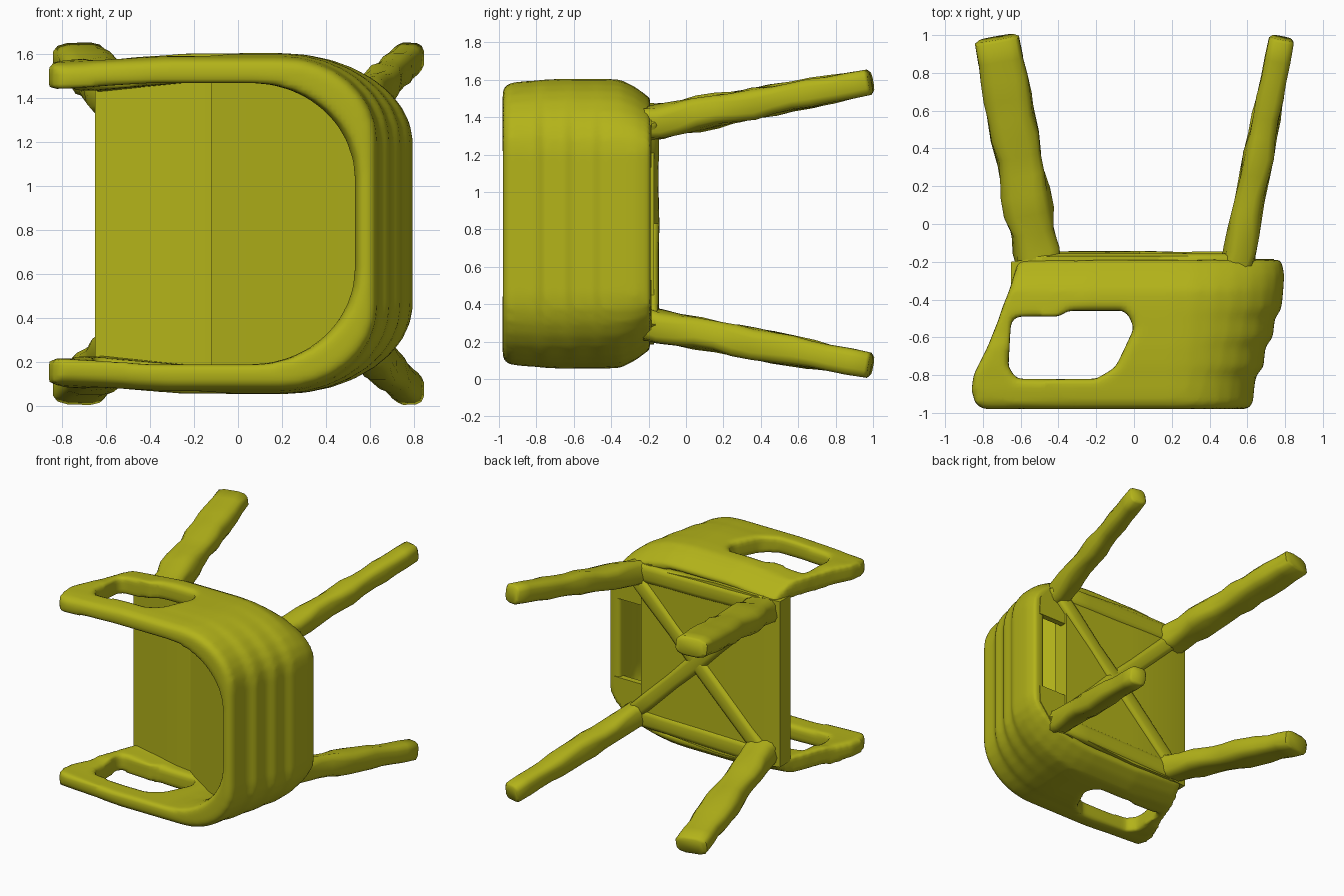
import bpy, bmesh, math, random
from mathutils import Vector

if "Cube" in bpy.data.objects:
    bpy.data.objects.remove(bpy.data.objects["Cube"])

random.seed(4)
CZ = 0.83  # mid-plane of the chair, which lies on its side

mat = bpy.data.materials.new("olive")
mat.diffuse_color = (0.45, 0.45, 0.01, 1)
mat.use_nodes = True
mat.node_tree.nodes["Principled BSDF"].inputs["Base Color"].default_value = mat.diffuse_color


def loft(name, rings, cap=True):
    """Join closed rings of equal length into a mesh."""
    bm = bmesh.new()
    vs = [[bm.verts.new(p) for p in r] for r in rings]
    n = len(vs[0])
    for a, b in zip(vs, vs[1:]):
        for i in range(n):
            j = (i + 1) % n
            bm.faces.new((a[i], a[j], b[j], b[i]))
    for r in (vs[0], vs[-1]):
        if cap:
            bm.faces.new(r)
        else:  # U-shaped ring: bridge outer half to inner half
            for i in range(n // 2 - 1):
                bm.faces.new((r[i], r[i + 1], r[n - 2 - i], r[n - 1 - i]))
    bmesh.ops.recalc_face_normals(bm, faces=bm.faces)
    me = bpy.data.meshes.new(name)
    bm.to_mesh(me)
    bm.free()
    ob = bpy.data.objects.new(name, me)
    bpy.context.collection.objects.link(ob)
    me.materials.append(mat)
    return ob


def smooth(ob, angle=40):
    bpy.ops.object.select_all(action='DESELECT')
    ob.select_set(True)
    bpy.context.view_layer.objects.active = ob
    bpy.ops.object.shade_smooth_by_angle(angle=math.radians(angle))


def soften(ob, voxel, steps):
    m = ob.modifiers.new("remesh", 'REMESH')
    m.mode, m.voxel_size, m.use_smooth_shade = 'VOXEL', voxel, True
    s = ob.modifiers.new("smooth", 'SMOOTH')
    s.factor, s.iterations = 0.5, steps


def half_u(x0, xc, xb, hz, hc, pinch, n=9):
    """Path of (x, z) from the arm front to the middle of the back."""
    pts = [(x0, hz - pinch), (x0 * 0.5 + xc * 0.5, hz)]
    for i in range(n):
        t = math.pi / 2 * (1 - i / (n - 1))
        pts.append((xc + (xb - xc) * math.cos(t), hc + (hz - hc) * math.sin(t)))
    return pts


def full_u(*args):
    h = half_u(*args)
    return h + [(x, -z) for x, z in reversed(h)]


# Tub shell: y level, arm front x, outer back x, outer half width, inner back x
levels = [
    (-0.98, -0.80, 0.60, 0.72, 0.56), (-0.95, -0.84, 0.63, 0.75, 0.54),
    (-0.88, -0.86, 0.635, 0.76, 0.53), (-0.80, -0.85, 0.645, 0.765, 0.54),
    (-0.76, -0.83, 0.685, 0.77, 0.56), (-0.65, -0.775, 0.695, 0.775, 0.58),
    (-0.60, -0.755, 0.735, 0.775, 0.61), (-0.50, -0.715, 0.745, 0.775, 0.64),
    (-0.45, -0.70, 0.78, 0.775, 0.67), (-0.35, -0.66, 0.79, 0.77, 0.69),
    (-0.27, -0.635, 0.795, 0.73, 0.69), (-0.19, -0.61, 0.78, 0.67, 0.69),
]
rings = []
for y, x0, xb, hz, xi in levels:
    hi = 0.63 if y > -0.3 else 0.64
    pinch = 0.03 if y < -0.6 else 0.04
    outer = full_u(x0, 0.2, xb, hz, 0.38, pinch)
    inner = full_u(x0, 0.05 + (xi - 0.52) * 0.8, xi, hi, 0.2 + (xi - 0.52) * 0.6, pinch)
    rings.append([(x, y, CZ + z) for x, z in outer + inner[::-1]])
shell = loft("tub_shell", rings, cap=False)

# Arm windows, cut through both sides
window = [(-0.665, -0.76), (-0.62, -0.82), (-0.2, -0.82), (-0.1, -0.76), (-0.06, -0.68),
          (0.0, -0.55), (-0.04, -0.46), (-0.35, -0.46), (-0.40, -0.49), (-0.65, -0.49)]
cutter = loft("arm_window_cutter", [[(x, y, z) for x, y in window] for z in (-0.5, 2.2)])
cutter.hide_render = True
cutter.hide_viewport = True
cut = shell.modifiers.new("arm_windows", 'BOOLEAN')
cut.operation, cut.object, cut.solver = 'DIFFERENCE', cutter, 'EXACT'
soften(shell, 0.022, 3)

# Seat: flat cushion from the front edge back, with a closed base
seat = loft("seat", [
    [(x, ya, CZ - hw), (x, ya, CZ + hw), (x, yb, CZ + hw), (x, yb, CZ - hw)]
    for x, ya, yb, hw in [(-0.65, -0.33, -0.20, 0.63), (-0.44, -0.35, -0.17, 0.64),
                          (-0.13, -0.39, -0.17, 0.645), (0.50, -0.30, -0.17, 0.60)]])
smooth(seat)

# Back rest: slanted panel from the seat seam up to the back rim
back = loft("back_rest", [
    [(x, y, CZ - hw), (x, y, CZ + hw), (x + 0.05, y + 0.07, CZ + hw), (x + 0.05, y + 0.07, CZ - hw)]
    for x, y, hw in [(-0.12, -0.40, 0.65), (0.12, -0.56, 0.66),
                     (0.36, -0.73, 0.59), (0.54, -0.85, 0.46)]])
smooth(back)


def beam(name, a, b, size_a, size_b, count, wobble, twist):
    """Lumpy rounded-square bar running from a to b."""
    a, b = Vector(a), Vector(b)
    d = (b - a).normalized()
    side = Vector((1, 0, 0)) if abs(d.y) > 0.5 else Vector((0, 1, 0))
    u = (side - d * side.dot(d)).normalized()
    v = d.cross(u)
    steps = [i / (count - 1) for i in range(count)]
    rings = []
    for i, t in enumerate(steps + [1.0]):
        c = a.lerp(b, t) + (d * 0.015 if i == count else Vector())
        su, sv = (size_a[k] + (size_b[k] - size_a[k]) * t for k in (0, 1))
        k = 1 + random.uniform(-wobble, wobble) if 0 < i < count - 1 else 1
        k = 0.8 if i == count else k  # rounded-off tip
        turn = twist * math.sin(i * 1.3) * (1 - t)
        ring = []
        for j in range(12):
            ang = math.tau * (j + 0.5) / 12
            p, q = (math.copysign(abs(f(ang)) ** 0.6, f(ang)) for f in (math.cos, math.sin))
            p, q = (p * math.cos(turn) - q * math.sin(turn), p * math.sin(turn) + q * math.cos(turn))
            ring.append(c + u * (p * su * k) + v * (q * sv * k))
        rings.append(ring)
    ob = loft(name, rings)
    smooth(ob, 50)
    return ob


for s, side in ((-1, "lower"), (1, "upper")):
    # Legs splay outward; the front pair is wider than the rear pair
    beam(f"front_leg_{side}", (-0.50, -0.24, CZ + s * 0.53), (-0.725, 0.97, CZ + s * 0.755),
         (0.12, 0.095), (0.12, 0.07), 13, 0.10, 0.25)
    beam(f"rear_leg_{side}", (0.54, -0.24, CZ + s * 0.53), (0.78, 0.97, CZ + s * 0.755),
         (0.085, 0.09), (0.068, 0.07), 13, 0.08, 0.3)
    # Diagonal ribs crossing under the seat
    beam(f"under_rib_{side}", (-0.52, -0.19, CZ + s * 0.54), (0.60, -0.19, CZ - s * 0.56),
         (0.045, 0.06), (0.045, 0.06), 7, 0.08, 0.0)
    # Corner web closing the base between seat and shell beside each rear leg
    web = [(0.42, 0.30), (0.74, 0.30), (0.73, 0.44), (0.60, 0.60), (0.42, 0.63)]
    loft(f"corner_web_{side}", [[(x, y, CZ + s * z) for x, z in web] for y in (-0.23, -0.185)])
    # Edge rail joining the legs along each side
    beam(f"side_rail_{side}", (-0.52, -0.20, CZ + s * 0.57), (0.56, -0.20, CZ + s * 0.55),
         (0.045, 0.07), (0.045, 0.07), 5, 0.05, 0.0)
